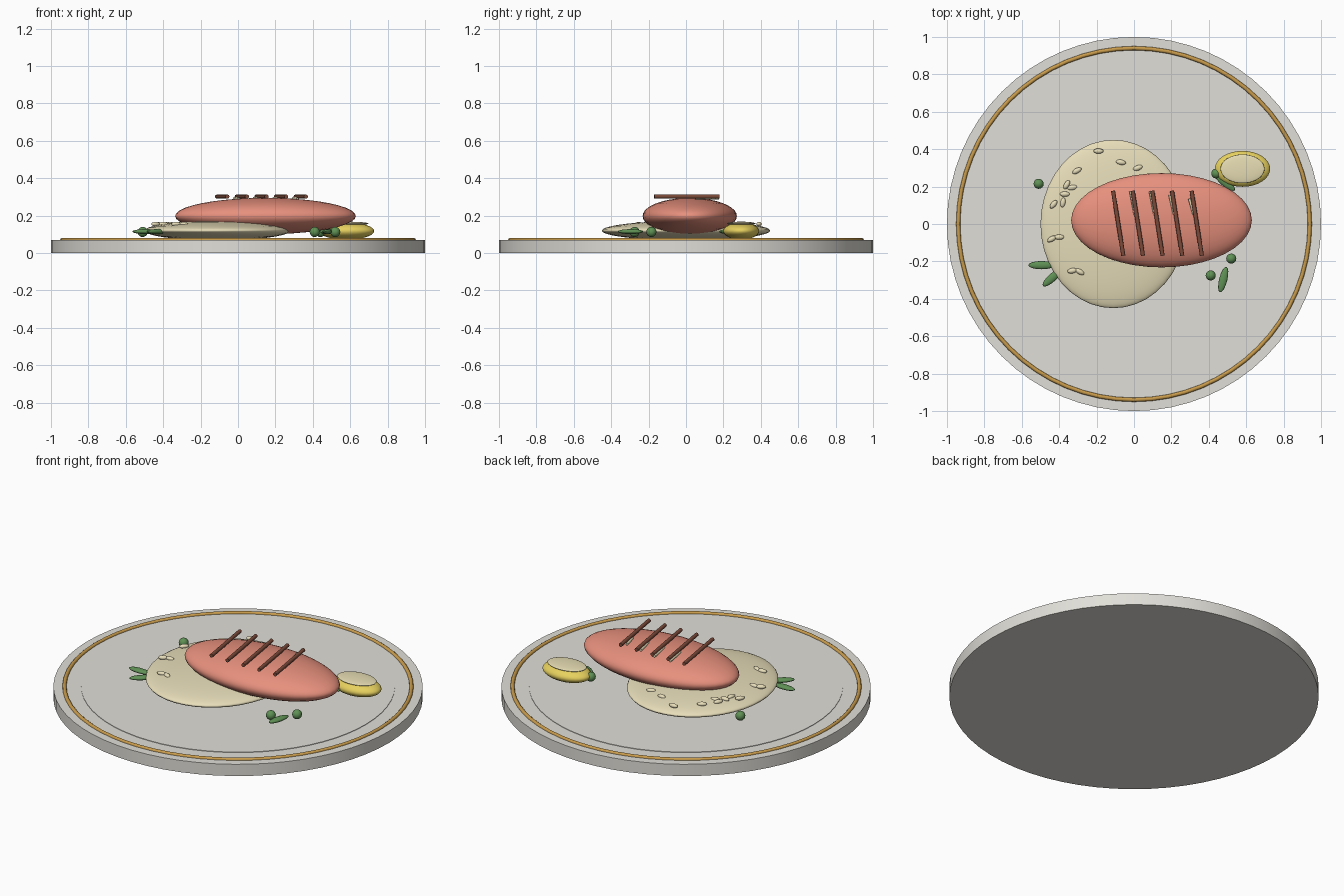
import bpy, math
from mathutils import Vector

if "Cube" in bpy.data.objects:
    bpy.data.objects.remove(bpy.data.objects["Cube"])


def material(name, r, g, b):
    """Flat material from 0-255 display values."""
    m = bpy.data.materials.new(name)
    lin = [((c / 255 + 0.055) / 1.055) ** 2.4 for c in (r, g, b)]
    m.diffuse_color = (*lin, 1)
    m.use_nodes = True
    m.node_tree.nodes["Principled BSDF"].inputs["Base Color"].default_value = m.diffuse_color
    return m


china = material("china grey", 225, 223, 216)
gold = material("gold", 200, 155, 75)
cream = material("rice cream", 232, 222, 186)
pink = material("fish pink", 240, 150, 130)
brown = material("grill brown", 125, 75, 58)
yellow = material("lemon yellow", 232, 210, 95)
pulp = material("lemon pulp", 238, 228, 185)
green = material("herb green", 95, 145, 85)


def finish(name, mat, smooth=True):
    o = bpy.context.object
    o.name = name
    o.data.materials.append(mat)
    if smooth:
        bpy.ops.object.shade_smooth_by_angle(angle=math.radians(40))
    return o


def ellipsoid(name, mat, loc, radii, turn=0, seg=32, rings=16):
    bpy.ops.mesh.primitive_uv_sphere_add(segments=seg, ring_count=rings, location=loc,
                                         rotation=(0, 0, math.radians(turn)))
    bpy.context.object.scale = radii
    return finish(name, mat)


def disc(name, mat, loc, radius, depth, seg=64):
    bpy.ops.mesh.primitive_cylinder_add(vertices=seg, radius=radius, depth=depth, location=loc)
    return finish(name, mat)


def rod(name, mat, a, b, radius):
    a, b = Vector(a), Vector(b)
    bpy.ops.mesh.primitive_cylinder_add(vertices=12, radius=radius, depth=(b - a).length,
                                        location=(a + b) / 2)
    bpy.context.object.rotation_euler = (b - a).to_track_quat('Z', 'Y').to_euler()
    return finish(name, mat)


# Plate with a barely raised centre and a gold rim line
disc("plate", china, (0, 0, 0.035), 1.0, 0.07)
disc("plate_centre", china, (0, 0, 0.0705), 0.85, 0.005)
bpy.ops.mesh.primitive_torus_add(major_segments=64, minor_segments=10, major_radius=0.94,
                                 minor_radius=0.011, location=(0, 0, 0.07))
finish("gold_rim", gold)

# Rice mound and loose grains
ellipsoid("rice_mound", cream, (-0.11, 0, 0.12), (0.39, 0.45, 0.052), seg=40, rings=20)
grains = [(-0.19, 0.39, 0), (-0.07, 0.33, -10), (0.02, 0.30, 20), (-0.305, 0.285, 30),
          (-0.33, 0.195, 10), (-0.37, 0.16, 0), (-0.43, 0.105, 50), (-0.38, 0.115, 80),
          (-0.44, -0.08, 30), (-0.40, -0.07, 0), (-0.29, -0.255, -30), (-0.33, -0.25, 10),
          (-0.36, 0.21, 60)]
for x, y, turn in grains:
    ellipsoid("rice_grain", cream, (x, y, 0.155), (0.027, 0.014, 0.012), turn, 12, 8)

# Fish fillet with grill marks and pale slivers beside them
ellipsoid("fish_fillet", pink, (0.147, 0.02, 0.198), (0.483, 0.252, 0.097), seg=40, rings=20)
for i in range(5):
    x = -0.112 + 0.105 * i
    rod("grill_mark", brown, (x, 0.178, 0.302), (x + 0.055, -0.17, 0.302), 0.011)
    if i:
        top = 0.175 - 0.02 * max(0, i - 2)
        rod("pale_sliver", cream, (x - 0.012, top, 0.294), (x + 0.012, 0.05, 0.291), 0.007)

# Lemon half with its cut face
ellipsoid("lemon", yellow, (0.58, 0.295, 0.118), (0.148, 0.096, 0.046))
ellipsoid("lemon_cut_face", pulp, (0.58, 0.295, 0.158), (0.118, 0.077, 0.010))

# Peas and herb leaves
for x, y in [(-0.51, 0.215), (0.44, 0.27), (0.52, -0.185), (0.41, -0.275)]:
    ellipsoid("pea", green, (x, y, 0.113), (0.027, 0.027, 0.027), 0, 16, 10)
for x, y, turn in [(-0.495, -0.22, 0), (-0.435, -0.285, 42), (0.477, -0.297, 76),
                   (0.485, 0.225, -40)]:
    ellipsoid("herb_leaf", green, (x, y, 0.115), (0.07, 0.022, 0.013), turn, 16, 10)
